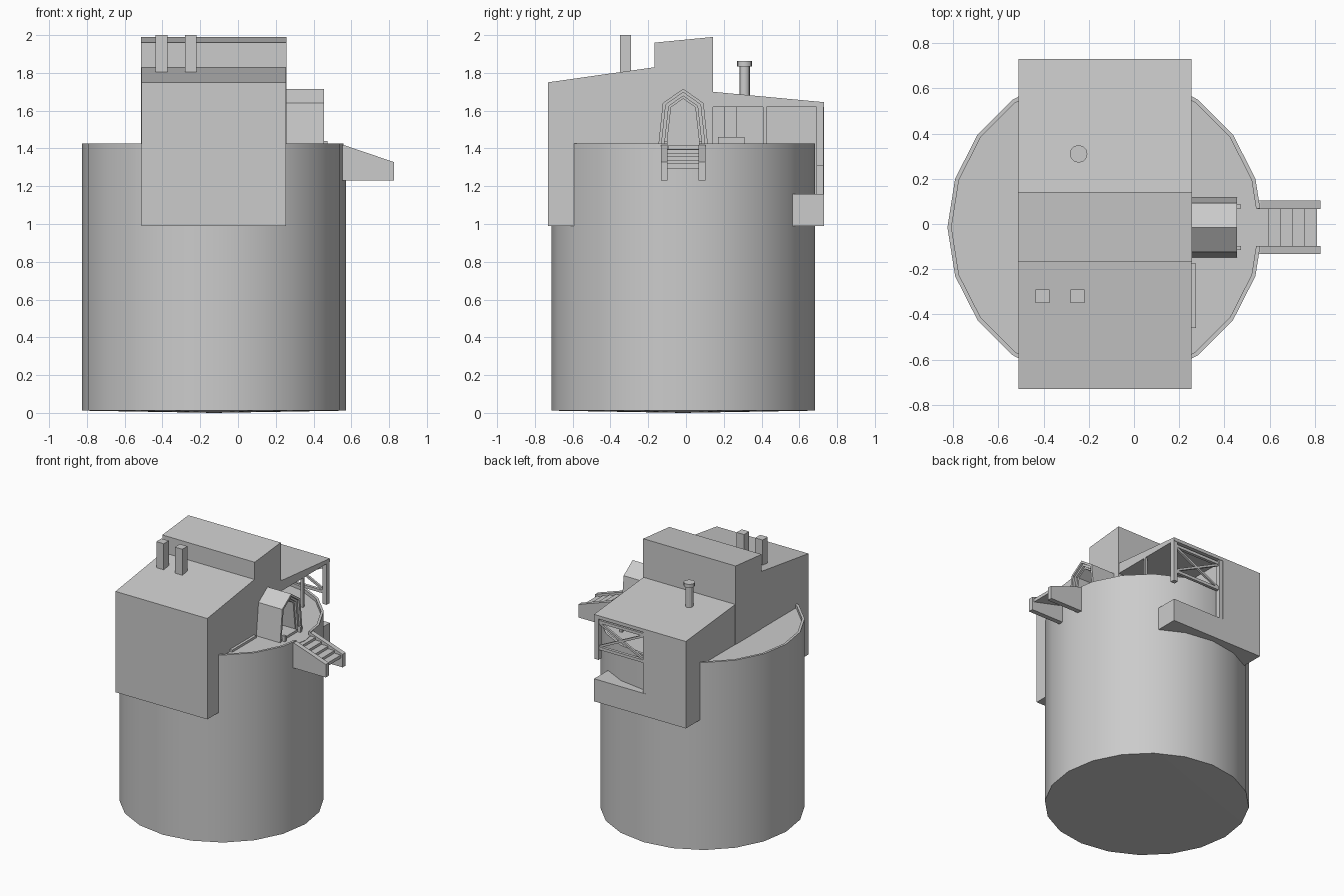
import bpy, bmesh, math
from mathutils import Vector

if "Cube" in bpy.data.objects:
    bpy.data.objects.remove(bpy.data.objects["Cube"])


def finish(name, bm, smooth=False):
    bmesh.ops.recalc_face_normals(bm, faces=bm.faces)
    me = bpy.data.meshes.new(name)
    bm.to_mesh(me)
    bm.free()
    ob = bpy.data.objects.new(name, me)
    bpy.context.collection.objects.link(ob)
    if smooth:
        bpy.ops.object.select_all(action='DESELECT')
        ob.select_set(True)
        bpy.context.view_layer.objects.active = ob
        bpy.ops.object.shade_smooth_by_angle(angle=math.radians(30))
    return ob


def prism(name, profile, axis, a, b, smooth=False):
    """Extrude a 2D profile along an axis: x takes (y, z), y takes (x, z), z takes (x, y)."""
    place = {'x': lambda p, d: (d, p[0], p[1]),
             'y': lambda p, d: (p[0], d, p[1]),
             'z': lambda p, d: (p[0], p[1], d)}[axis]
    bm = bmesh.new()
    lo = [bm.verts.new(place(p, a)) for p in profile]
    hi = [bm.verts.new(place(p, b)) for p in profile]
    bm.faces.new(lo)
    bm.faces.new(hi)
    n = len(profile)
    for i in range(n):
        bm.faces.new((lo[i], lo[(i + 1) % n], hi[(i + 1) % n], hi[i]))
    return finish(name, bm, smooth)


def box(name, x, y, z):
    return prism(name, [(x[0], y[0]), (x[1], y[0]), (x[1], y[1]), (x[0], y[1])], 'z', *z)


def beam(name, p, q, w):
    """Square bar between two points."""
    p, q = Vector(p), Vector(q)
    bm = bmesh.new()
    bmesh.ops.create_cube(bm, size=1)
    bmesh.ops.scale(bm, vec=(w, w, (q - p).length), verts=bm.verts)
    ob = finish(name, bm)
    ob.rotation_euler = (q - p).to_track_quat('Z', 'Y').to_euler()
    ob.location = (p + q) / 2
    return ob


def lathe(name, profile, center, sides, smooth=True):
    """Turn an (r, z) profile that starts and ends on the axis."""
    bm = bmesh.new()
    tip = [bm.verts.new((*center, profile[i][1])) for i in (0, -1)]
    rings = [[bm.verts.new((center[0] + r * math.cos(k * math.tau / sides),
                            center[1] + r * math.sin(k * math.tau / sides), z))
              for k in range(sides)] for r, z in profile[1:-1]]
    for k in range(sides):
        j = (k + 1) % sides
        bm.faces.new((tip[0], rings[0][k], rings[0][j]))
        bm.faces.new((tip[1], rings[-1][k], rings[-1][j]))
        for a, b in zip(rings, rings[1:]):
            bm.faces.new((a[k], a[j], b[j], b[k]))
    return finish(name, bm, smooth)


# Twenty-sided drum and its raised rim, open towards the stairs
CX, CY, R = -0.127, -0.015, 0.698
lathe("drum", [(0, 0), (R, 0.012), (R, 1.398), (0, 1.398)], (CX, CY), 20)


def rim_path(r):
    gap = 0.083
    c, s = math.cos(math.pi / 10) * r, math.sin(math.pi / 10) * r
    ex = r - (r - c) * gap / s
    pts = [(CX + r * math.cos(k * math.pi / 10), CY + r * math.sin(k * math.pi / 10))
           for k in range(1, 20)]
    return [(CX + ex, CY + gap)] + pts + [(CX + ex, CY - gap)]


prism("drum_rim", rim_path(R) + rim_path(R - 0.018)[::-1], 'z', 1.39, 1.425, True)

# House: front wing, tall middle and closed half of the back wing
X0, X1, XW = -0.51, 0.255, -0.18
prism("front_wing", [(-0.73, 0.99), (-0.165, 0.99), (-0.165, 1.83), (-0.73, 1.75)], 'x', X0, X1)
prism("middle_block", [(-0.168, 0.99), (0.142, 0.99), (0.142, 1.99), (-0.168, 1.96)],
      'x', X0 - 0.003, X1 + 0.002)
prism("back_wing", [(0.14, 0.99), (0.73, 0.99), (0.73, 1.645), (0.14, 1.70)], 'x', X0, XW)

# Open porch: wedge roof, ledge, posts, rails and cross braces
prism("porch_roof", [(0.14, 1.62), (0.73, 1.62), (0.73, 1.645), (0.14, 1.70)], 'x', XW, X1)
box("porch_ledge", (XW, X1), (0.5, 0.73), (0.99, 1.16))
box("porch_corner_post", (X1 - 0.035, X1), (0.692, 0.727), (1.31, 1.63))
box("porch_wall_post", (XW, XW + 0.03), (0.692, 0.727), (1.16, 1.63))
box("porch_side_post", (X1 - 0.02, X1), (0.408, 0.426), (1.39, 1.63))
for i, z in enumerate((1.395, 1.595)):
    beam(f"porch_back_rail_{i}", (XW, 0.71, z), (X1 - 0.01, 0.71, z), 0.022)
for i, (za, zb) in enumerate(((1.40, 1.59), (1.59, 1.40))):
    beam(f"porch_brace_{i}", (XW + 0.02, 0.71, za), (X1 - 0.02, 0.71, zb), 0.016)
box("porch_door", (XW, XW + 0.012), (0.20, 0.27), (1.39, 1.62))
box("porch_bench", (XW, XW + 0.08), (0.17, 0.31), (1.39, 1.46))

# Chimneys and round flue
for i, x in enumerate((-0.405, -0.25)):
    box(f"chimney_{i}", (x - 0.031, x + 0.031), (-0.35, -0.29), (1.77, 2.0))
lathe("flue", [(0, 1.65), (0.028, 1.65), (0.028, 1.835), (0.039, 1.835), (0.039, 1.862),
               (0, 1.862)], (-0.245, 0.31), 12)

# Entrance hood with two stepped inner frames
HALF = [(0.134, 1.39), (0.108, 1.64)]


def arch(inset):
    right = [(CY + y - inset, z - 0.5 * inset * (z > 1.5)) for y, z in HALF]
    left = [(2 * CY - y, z) for y, z in reversed(right)]
    return right + [(CY, 1.716 - 1.2 * inset)] + left


for name, outer, inner, x in (("entrance_hood", 0, 0.016, 0.455),
                              ("entrance_frame", 0.014, 0.032, 0.44),
                              ("door_frame", 0.03, 0.044, 0.425)):
    prism(name, arch(outer) + arch(inner)[::-1], 'x', 0.25, x)
prism("entrance_door", arch(0.04), 'x', 0.25, 0.265)
box("threshold", (0.25, 0.45), (-0.095, 0.065), (1.39, 1.415))
for i, s in enumerate((-1, 1)):
    y = CY + s * 0.092
    box(f"entrance_bracket_{i}", (0.45, 0.473), (y - 0.009, y + 0.009), (1.39, 1.44))

# Low plank beside the front wing
box("side_plank", (0.25, 0.275), (-0.46, -0.175), (1.39, 1.415))

# Outside stairs between two sloping side walls
for i, s in enumerate((-1, 1)):
    y = CY + s * 0.1
    prism(f"stair_side_{i}", [(0.545, 1.23), (0.825, 1.23), (0.825, 1.328), (0.56, 1.418),
                              (0.545, 1.418)], 'y', y - 0.018, y + 0.018)
STEPS = 5
run = (0.81 - 0.545) / STEPS
profile = []
for k in range(STEPS):
    z = 1.395 - 0.019 * k
    profile += [(0.545 + run * k, z), (0.545 + run * (k + 1), z)]
prism("stair_treads", profile + [(0.81, 1.295), (0.545, 1.36)], 'y', -0.1, 0.07)
